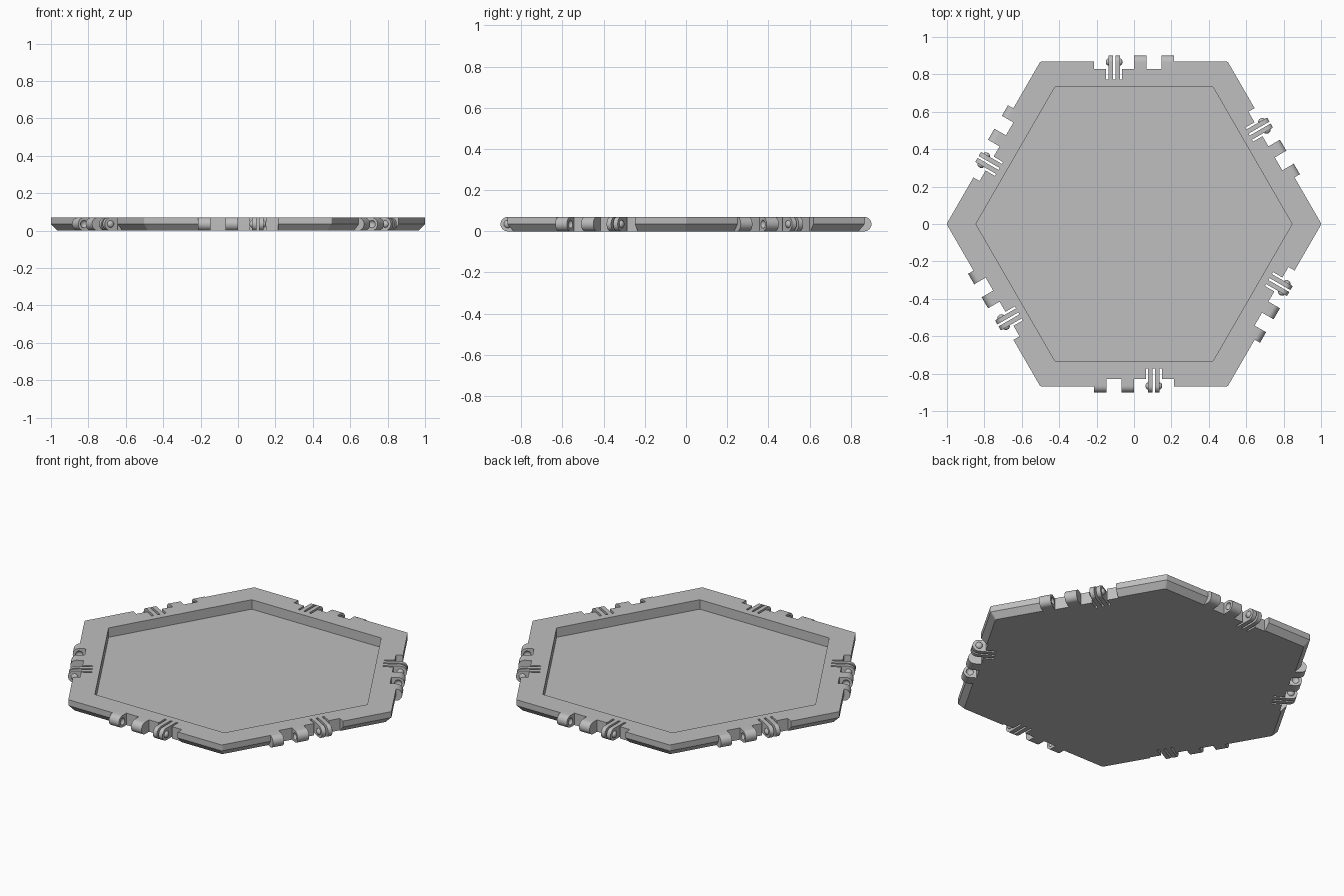
import bpy, bmesh, math
from mathutils import Matrix, Vector

default = bpy.data.objects.get("Cube")
if default:
    bpy.data.objects.remove(default, do_unlink=True)

HEIGHT = 0.07
MID = HEIGHT / 2
APOTHEM = 0.868
NOTCH = 0.83          # distance from centre to the back of each hinge notch
AXIS_Y = -0.866       # hinge axis on the front edge

grey = bpy.data.materials.new("plain grey")
grey.use_nodes = True
grey.diffuse_color = (0.52, 0.52, 0.52, 1)
grey.node_tree.nodes["Principled BSDF"].inputs["Base Color"].default_value = grey.diffuse_color


def make(name, bm, helper=False):
    bmesh.ops.recalc_face_normals(bm, faces=bm.faces)
    mesh = bpy.data.meshes.new(name)
    bm.to_mesh(mesh)
    bm.free()
    obj = bpy.data.objects.new(name, mesh)
    bpy.context.collection.objects.link(obj)
    mesh.materials.append(grey)
    obj.hide_render = helper
    obj.hide_viewport = helper
    return obj


def prism(bm, rings):
    """Closed solid through a stack of rings with equal point counts."""
    loops = [[bm.verts.new(p) for p in ring] for ring in rings]
    n = len(loops[0])
    for a, b in zip(loops, loops[1:]):
        for i in range(n):
            bm.faces.new((a[i], a[(i + 1) % n], b[(i + 1) % n], b[i]))
    bm.faces.new(loops[0][::-1])
    bm.faces.new(loops[-1])


def hexagon(apothem, z, blunt=0.0):
    """Hexagon ring, optionally with slightly blunted corners."""
    r = apothem / math.cos(math.pi / 6)
    pts = [Vector((r * math.cos(i * math.pi / 3), r * math.sin(i * math.pi / 3), z)) for i in range(6)]
    if not blunt:
        return pts
    ring = []
    for i, p in enumerate(pts):
        for q in (pts[i - 1], pts[(i + 1) % 6]):
            ring.append(p + (q - p).normalized() * blunt)
    return ring


def box(bm, x0, x1, y0, y1, z0, z1, spin=0.0):
    size = Matrix.Diagonal((x1 - x0, y1 - y0, z1 - z0, 1))
    place = Matrix.Translation(((x0 + x1) / 2, (y0 + y1) / 2, (z0 + z1) / 2))
    bmesh.ops.create_cube(bm, size=1, matrix=Matrix.Rotation(spin, 4, "Z") @ place @ size)


def lug(bm, x0, x1, steps=16):
    """Round-ended hinge tab between x0 and x1."""
    profile = [(-NOTCH + 0.004, 0), (-NOTCH + 0.004, HEIGHT)]
    for i in range(steps + 1):
        a = math.pi / 2 + math.pi * i / steps
        profile.append((AXIS_Y + MID * math.cos(a), MID + MID * math.sin(a)))
    prism(bm, [[(x, y, z) for y, z in profile] for x in (x0, x1)])


def dome(bm, x, half_width, radius):
    place = Matrix.Translation((x, AXIS_Y, MID)) @ Matrix.Diagonal((half_width, radius, radius, 1))
    bmesh.ops.create_uvsphere(bm, u_segments=20, v_segments=12, radius=1, matrix=place)


def cut(target, cutter):
    mod = target.modifiers.new("cut", "BOOLEAN")
    mod.operation = "DIFFERENCE"
    mod.solver = "EXACT"
    mod.object = cutter
    bpy.context.view_layer.update()
    graph = bpy.context.evaluated_depsgraph_get()
    mesh = bpy.data.meshes.new_from_object(target.evaluated_get(graph))
    target.modifiers.clear()
    target.data = mesh
    bpy.data.objects.remove(cutter, do_unlink=True)


# Hexagonal tray with chamfered underside
bm = bmesh.new()
prism(bm, [hexagon(APOTHEM - 0.03, 0, 0.004),
           hexagon(APOTHEM, MID, 0.004),
           hexagon(APOTHEM, HEIGHT, 0.004)])
tray = make("tray", bm)

# Recessed floor
bm = bmesh.new()
prism(bm, [hexagon(0.732, 0.014), hexagon(0.732, 0.2)])
cut(tray, make("recess_cutter", bm, True))

# Hinge notches
bm = bmesh.new()
for k in range(6):
    box(bm, -0.213, 0.214, -1, -NOTCH, -0.1, 0.2, k * math.pi / 3)
cut(tray, make("notch_cutter", bm, True))

# Slots that free the clip fingers
bm = bmesh.new()
for k in range(6):
    for x0, x1 in ((0.063, 0.075), (0.1, 0.112), (0.137, 0.149)):
        box(bm, x0, x1, -0.9, -0.772, -0.1, 0.2, k * math.pi / 3)
cut(tray, make("slot_cutter", bm, True))

# Socket knuckles with dimples on their facing sides
bm = bmesh.new()
lug(bm, -0.213, -0.148)
lug(bm, -0.068, 0)
knuckles = make("knuckles", bm)
bm = bmesh.new()
for x in (-0.148, -0.068):
    dome(bm, x, 0.014, 0.02)
cut(knuckles, make("dimple_cutter", bm, True))

# Clip fingers with domed studs on their outer sides
bm = bmesh.new()
lug(bm, 0.075, 0.1)
lug(bm, 0.112, 0.137)
fingers = make("clip_fingers", bm)
bm = bmesh.new()
dome(bm, 0.075, 0.014, 0.019)
dome(bm, 0.137, 0.014, 0.019)
studs = make("clip_studs", bm)

# Smooth the round parts, then repeat them on every edge
for part in (knuckles, fingers, studs):
    bpy.ops.object.select_all(action="DESELECT")
    part.select_set(True)
    bpy.context.view_layer.objects.active = part
    bpy.ops.object.shade_smooth_by_angle(angle=math.radians(35))
    for k in range(1, 6):
        twin = part.copy()
        twin.name = f"{part.name}_{k + 1}"
        twin.rotation_euler.z = k * math.pi / 3
        bpy.context.collection.objects.link(twin)
